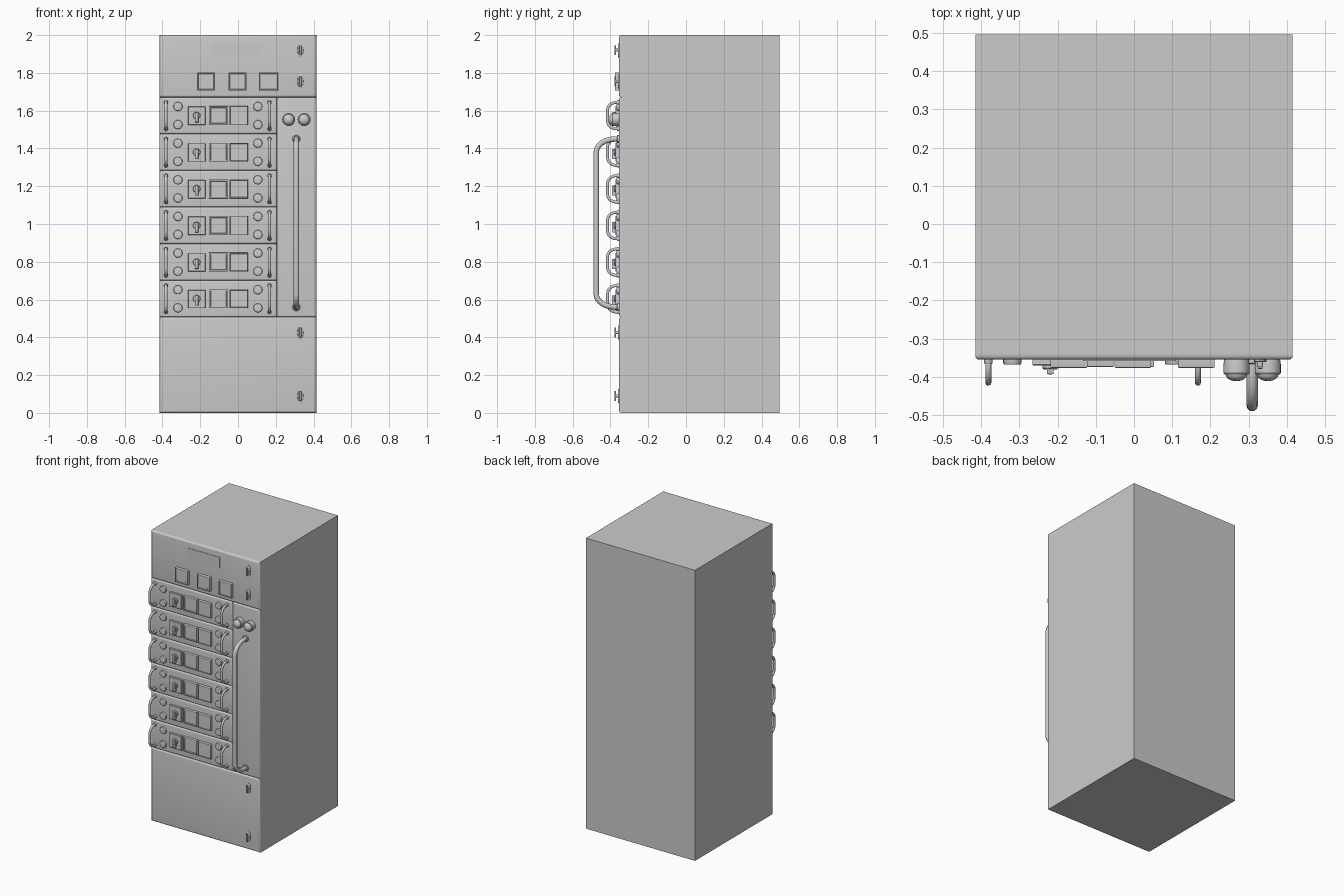
import bpy, bmesh, math

if "Cube" in bpy.data.objects:
    bpy.data.objects.remove(bpy.data.objects["Cube"])

F = -0.355  # front plane of the cabinet


def finish(name, bm):
    bmesh.ops.recalc_face_normals(bm, faces=bm.faces)
    for f in bm.faces:
        f.smooth = True
    me = bpy.data.meshes.new(name)
    bm.to_mesh(me)
    bm.free()
    me.set_sharp_from_angle(angle=math.radians(35))
    ob = bpy.data.objects.new(name, me)
    bpy.context.collection.objects.link(ob)
    return ob


def box(name, x0, x1, y0, y1, z0, z1, bevel=0, segs=2, recess=None):
    """Box; optional rounded front edges and a (border, depth) sunken front."""
    bm = bmesh.new()
    bmesh.ops.create_cube(bm, size=1)
    for v in bm.verts:
        v.co = (x1 if v.co.x > 0 else x0, y1 if v.co.y > 0 else y0, z1 if v.co.z > 0 else z0)
    front = [f for f in bm.faces if f.calc_center_median().y < y0 + 1e-5]
    if recess:
        bmesh.ops.inset_region(bm, faces=front, thickness=recess[0])
        bmesh.ops.inset_region(bm, faces=front, thickness=0.002)
        for v in front[0].verts:
            v.co.y += recess[1]
    if bevel:
        edge = [e for e in bm.edges if len({round(v.co.y, 5) for v in e.verts} | {round(y0, 5)}) == 1
                and any(max(abs(v.co.x - (x0 + x1) / 2) for v in f.verts) > 0
                        and abs(f.normal.y) < 0.5 for f in e.link_faces)]
        edge = [e for e in edge if all(abs(v.co.x - x0) < 1e-5 or abs(v.co.x - x1) < 1e-5 for v in e.verts)]
        bmesh.ops.bevel(bm, geom=edge, offset=bevel, segments=segs, profile=0.5, affect='EDGES')
    return finish(name, bm)


def lathe(name, x, z, profile, segs=20, sx=1.0, sz=1.0):
    """Turned part facing forward; profile holds (radius, distance from panel)."""
    bm = bmesh.new()
    rings = []
    for r, d in profile:
        rings.append([bm.verts.new((x + sx * r * math.cos(2 * math.pi * i / segs), F - d,
                                    z + sz * r * math.sin(2 * math.pi * i / segs))) for i in range(segs)])
    for a, b in zip(rings, rings[1:]):
        for i in range(segs):
            j = (i + 1) % segs
            bm.faces.new((a[i], a[j], b[j], b[i]))
    bm.faces.new(rings[0])
    bm.faces.new(rings[-1])
    return finish(name, bm)


def handle(name, x, zc, h, out, ry, rz, radius):
    """Vertical bar handle with curved ends and a collar at each foot."""
    half = [(F + 0.003, h)]
    for i in range(9):
        a = math.pi / 2 * i / 8
        half.append((F - out + ry * (1 - math.sin(a)), h - rz + rz * math.cos(a)))
    path = half + [(y, -z) for y, z in reversed(half)]
    cu = bpy.data.curves.new(name, 'CURVE')
    cu.dimensions = '3D'
    cu.bevel_depth = radius
    cu.bevel_resolution = 3
    sp = cu.splines.new('POLY')
    sp.points.add(len(path) - 1)
    for p, (y, z) in zip(sp.points, path):
        p.co = (x, y, zc + z, 1)
    sp.use_smooth = True
    ob = bpy.data.objects.new(name, cu)
    bpy.context.collection.objects.link(ob)
    for s in (-1, 1):
        r = radius * 1.4
        lathe(name + "_collar", x, zc + s * h, [(r, -0.002), (r, 0.008), (r * 0.85, 0.011)], 16)


def latch(x, z):
    lathe("latch_plate", x, z, [(0.016, -0.002), (0.016, 0.004), (0.014, 0.006)], 16, 1, 2.3)
    lathe("latch_stem", x, z, [(0.008, 0), (0.008, 0.018)], 12)
    box("latch_lever", x - 0.006, x + 0.006, F - 0.024, F - 0.016, z - 0.026, z + 0.026, 0.002, 1)


# cabinet body and front panels
Z0, Z1, XS = 0.507, 1.671, 0.206
box("cabinet_body", -0.415, 0.415, F + 0.018, 0.495, 0, 2)
box("lower_panel", -0.415, 0.415, F, F + 0.02, 0, Z0, 0.013, 4)
box("upper_panel", -0.415, 0.415, F, F + 0.02, Z1, 2, 0.013, 4)
box("side_door", XS, 0.415, F, F + 0.02, Z0, Z1, 0.011, 4)

# upper panel: blank plate and three meters
box("blank_plate", -0.133, 0.11, F - 0.003, F + 0.005, 1.88, 1.955)
for x in (-0.17, -0.003, 0.163):
    box("meter", x - 0.048, x + 0.048, F - 0.021, F, 1.706, 1.802, 0.003, 2, (0.009, 0.004))
    lathe("meter_screw", x + 0.032, 1.725, [(0.003, 0.015), (0.003, 0.02)], 10)

# panel latches
for z in (1.92, 1.755, 0.425, 0.09):
    latch(0.33, z)

# side door: two domed lamps and a long handle
lamp = [(0.032, -0.002), (0.034, 0.012), (0.034, 0.035), (0.031, 0.039)]
lamp += [(0.028 * math.cos(a), 0.039 + 0.017 * math.sin(a)) for a in (0, 0.35, 0.7, 1.05, 1.35, 1.53)]
for x in (0.268, 0.35):
    lathe("lamp", x, 1.553, lamp, 24)
handle("door_handle", 0.309, 1.005, 0.445, 0.12, 0.10, 0.07, 0.015)

# six drawers
H = (Z1 - Z0) / 6
for i in range(6):
    z = Z0 + (i + 0.5) * H
    box("drawer_front", -0.415, XS, F, F + 0.02, z - H / 2, z + H / 2, 0.011, 4)
    for x in (-0.381, 0.167):
        handle("drawer_handle", x, z, 0.07, 0.06, 0.048, 0.04, 0.008)
    for x in (-0.318, 0.105):
        for s in (-1, 1):
            lathe("round_button", x, z + 0.048 * s,
                  [(0.024, -0.002), (0.024, 0.008), (0.022, 0.012), (0.018, 0.013)], 20)
    # rotary switch
    box("switch_plate", -0.265, -0.172, F - 0.015, F, z - 0.05, z + 0.047, 0.002, 1)
    lathe("switch_hub", -0.219, z, [(0.02, 0.014), (0.02, 0.022), (0.017, 0.025)], 20)
    box("switch_pointer", -0.228, -0.210, F - 0.038, F - 0.015, z - 0.036, z + 0.018, 0.004, 2)
    # framed meter and flat display
    box("drawer_meter", -0.154, -0.053, F - 0.019, F, z - 0.05, z + 0.05, 0.003, 2, (0.012, 0.006))
    box("drawer_display", -0.046, 0.052, F - 0.019, F, z - 0.05, z + 0.05, 0.003, 2, (0.006, 0.003))
